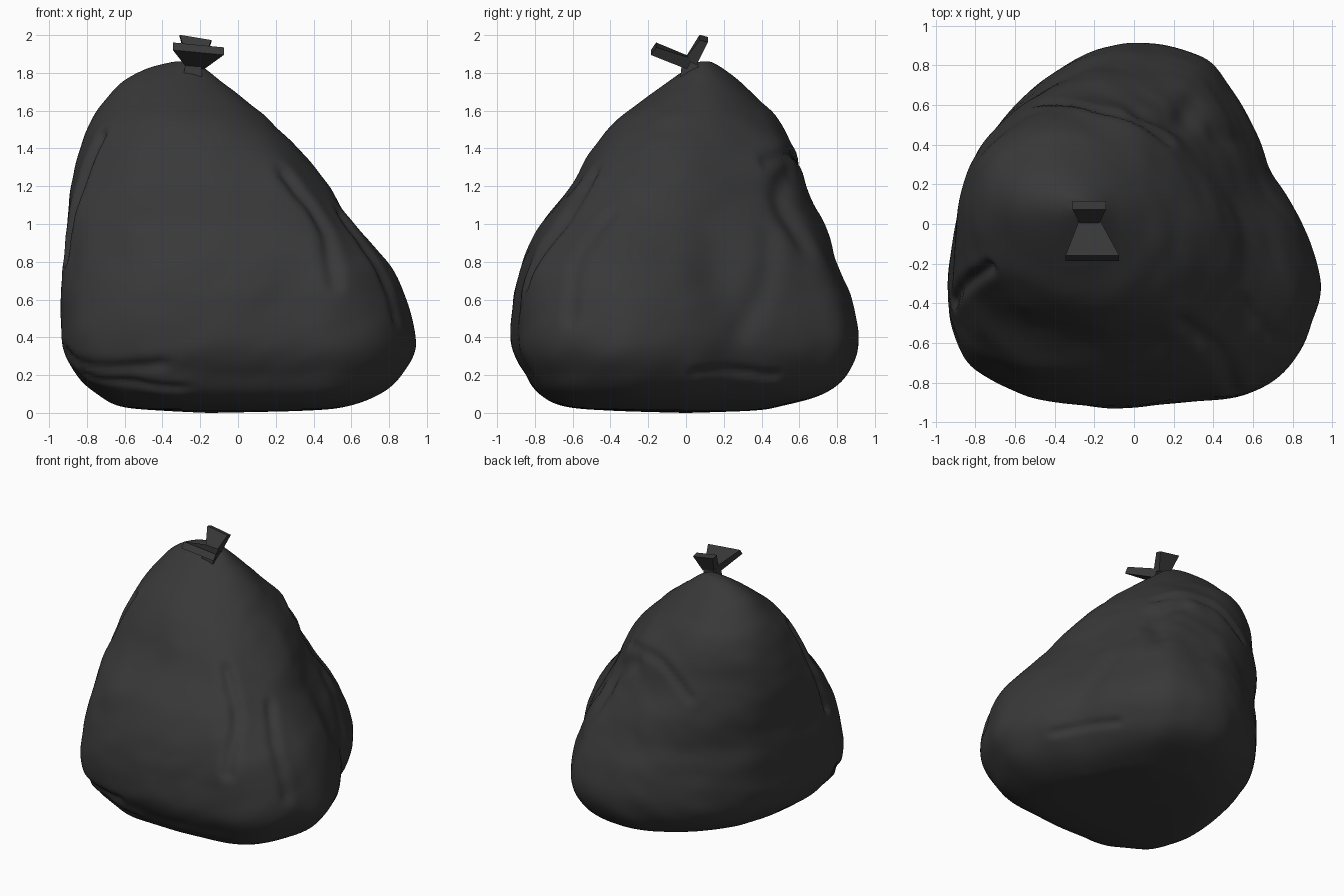
import bpy, bmesh, math
from mathutils import Vector, noise
from mathutils.bvhtree import BVHTree

if "Cube" in bpy.data.objects:
    bpy.data.objects.remove(bpy.data.objects["Cube"])

mat = bpy.data.materials.new("black_plastic")
mat.diffuse_color = (0.04, 0.04, 0.04, 1)
mat.use_nodes = True
mat.node_tree.nodes["Principled BSDF"].inputs["Base Color"].default_value = mat.diffuse_color


def finish(name, bm):
    bmesh.ops.recalc_face_normals(bm, faces=bm.faces)
    me = bpy.data.meshes.new(name)
    bm.to_mesh(me)
    bm.free()
    ob = bpy.data.objects.new(name, me)
    bpy.context.collection.objects.link(ob)
    me.materials.append(mat)
    return ob


def spline(pts, u, closed=False):
    """Catmull-Rom sample of tuples at index position u."""
    n = len(pts)
    i = math.floor(u)
    t = u - i
    get = (lambda k: pts[k % n]) if closed else (lambda k: pts[max(0, min(n - 1, k))])
    return [0.5 * (2*b + (c - a)*t + (2*a - 5*b + 4*c - d)*t*t + (3*b - a - 3*c + d)*t**3)
            for a, b, c, d in zip(get(i - 1), get(i), get(i + 1), get(i + 2))]


# Plan outline of the widest part, counter-clockwise
outline = [(.85, .02), (.70, .25), (.60, .50), (.48, .70), (.35, .85), (.10, .92), (-.10, .92),
           (-.35, .81), (-.60, .62), (-.77, .40), (-.85, .18), (-.91, -.05), (-.945, -.30),
           (-.92, -.50), (-.83, -.70), (-.62, -.83), (-.40, -.90), (0, -.92), (.30, -.89),
           (.58, -.85), (.78, -.73), (.90, -.50), (.94, -.28)]
# Height, x extents, y extents, roundness of the section
rows = [(0.0, -.16, -.14, -.01, .01, .2), (.012, -.40, .35, -.40, .35, .2),
        (.035, -.62, .58, -.65, .50, .1), (.10, -.75, .75, -.78, .72, 0),
        (.20, -.86, .86, -.85, .85, 0), (.36, -.925, .935, -.92, .915, 0),
        (.60, -.94, .89, -.91, .88, .05), (.80, -.92, .78, -.87, .80, .2),
        (1.0, -.91, .61, -.78, .725, .4), (1.2, -.88, .48, -.61, .63, .6),
        (1.4, -.83, .32, -.49, .57, .75), (1.55, -.77, .16, -.37, .49, .9),
        (1.65, -.71, .05, -.24, .39, 1), (1.75, -.62, -.08, -.10, .29, 1),
        (1.82, -.49, -.17, 0, .20, 1), (1.855, -.36, -.24, .06, .14, 1),
        (1.86, -.31, -.29, .09, .11, 1)]
N, M = 200, 120


def section(u):
    z, xl, xr, yl, yr, w = spline(rows, u)
    pts = []
    for k in range(N):
        x, y = spline(outline, k * len(outline) / N, True)
        a = math.atan2(y, x)
        pts.append((x*(1 - w) + w*.94*math.cos(a), y*(1 - w) + w*.92*math.sin(a - .15)))
    xs, ys = [p[0] for p in pts], [p[1] for p in pts]
    fit = lambda v, vs, lo, hi: lo + (v - min(vs)) / (max(vs) - min(vs)) * (hi - lo)
    return [Vector((fit(x, xs, xl, xr), fit(y, ys, yl, yr), z)) for x, y in pts]


# Bag body: loft of the sections
bm = bmesh.new()
rings = [[bm.verts.new(p) for p in section(min(j * (len(rows) - 1) / M, len(rows) - 1.0001))]
         for j in range(M + 1)]
for a, b in zip(rings, rings[1:]):
    for k in range(N):
        bm.faces.new((a[k], a[(k + 1) % N], b[(k + 1) % N], b[k]))
bm.faces.new(rings[0][::-1])
bm.faces.new(rings[-1])
bmesh.ops.recalc_face_normals(bm, faces=bm.faces)
bm.normal_update()

# Folds pressed into the plastic: polyline, width, depth
folds = [([(-.77, -.25, 1.5), (-.84, -.3, 1.15), (-.84, -.38, .8)], .035, .04),
         ([(.25, -.5, 1.27), (.4, -.6, .95), (.5, -.82, .68)], .045, .035),
         ([(.05, .58, 1.3), (.25, .52, 1.15), (.3, .62, .9)], .07, .03),
         ([(-.9, -.5, .32), (-.7, -.78, .22), (-.4, -.88, .25)], .035, .025),
         ([(-.82, -.6, .2), (-.62, -.8, .12), (-.3, -.85, .1)], .03, .02),
         ([(.86, .1, .15), (.75, .3, .16), (.6, .5, .15)], .03, .02),
         ([(-.45, .58, 1.15), (-.2, .56, 1.35), (.2, .45, 1.35)], .035, .025),
         ([(.55, -.4, 1.05), (.68, -.55, .8), (.82, -.6, .5)], .04, .025),
         ([(.5, .5, 1.0), (.65, .45, .7), (.7, .3, .45)], .07, .02)]
tree = BVHTree.FromBMesh(bm)
snapped = []
for pts, w, depth in folds:
    line = [tree.find_nearest(Vector(spline(pts, i / 12)))[0] for i in range(25)]
    snapped.append((line, w, depth))

moves = []
for v in bm.verts:
    p = v.co
    q = Vector((p.x*1.6 + p.z*.8, p.y*1.6 - p.z*.6, p.z*2.6 - p.x*1.2))
    fade = min(1, p.z / .2) * min(1, max(0, 1.86 - p.z) / .3)
    d = fade * (.014 * noise.noise(q*1.3) + .006 * noise.noise(q*3 + Vector((5, 2, 1))))
    for line, w, depth in snapped:
        r = min((p - s).length_squared for s in line) / (w*w)
        if r < 40:
            d += depth * (.55 * math.exp(-r / 6) - math.exp(-r))
    moves.append((v, v.normal * d))
for v, m in moves:
    v.co += m
    v.co.z = max(0, v.co.z)
for f in bm.faces:
    f.smooth = True
finish("bag_body", bm)


# Tied top: neck and two flared flaps, each a tapered slab
def slab(name, ends):
    bm = bmesh.new()
    quads = []
    for (cx, cy, cz), half, (ty, tz), tilt in ends:
        quads.append([bm.verts.new((cx + sx*half, cy + s*ty, cz + s*tz - sx*tilt))
                      for sx, s in ((-1, -1), (1, -1), (1, 1), (-1, 1))])
    a, b = quads
    bm.faces.new(a[::-1])
    bm.faces.new(b)
    for k in range(4):
        bm.faces.new((a[k], a[(k + 1) % 4], b[(k + 1) % 4], b[k]))
    finish(name, bm)


slab("tie_neck", [((-.24, .02, 1.78), .05, (.05, 0), 0), ((-.235, .02, 1.87), .04, (.04, 0), 0)])
slab("front_flap", [((-.225, .02, 1.85), .045, (.015, .028), .003),
                    ((-.21, -.172, 1.928), .135, (.014, .02), .013)])
slab("back_flap", [((-.225, .025, 1.86), .045, (.03, -.015), .003),
                   ((-.225, .094, 1.982), .084, (.022, -.006), .014)])
